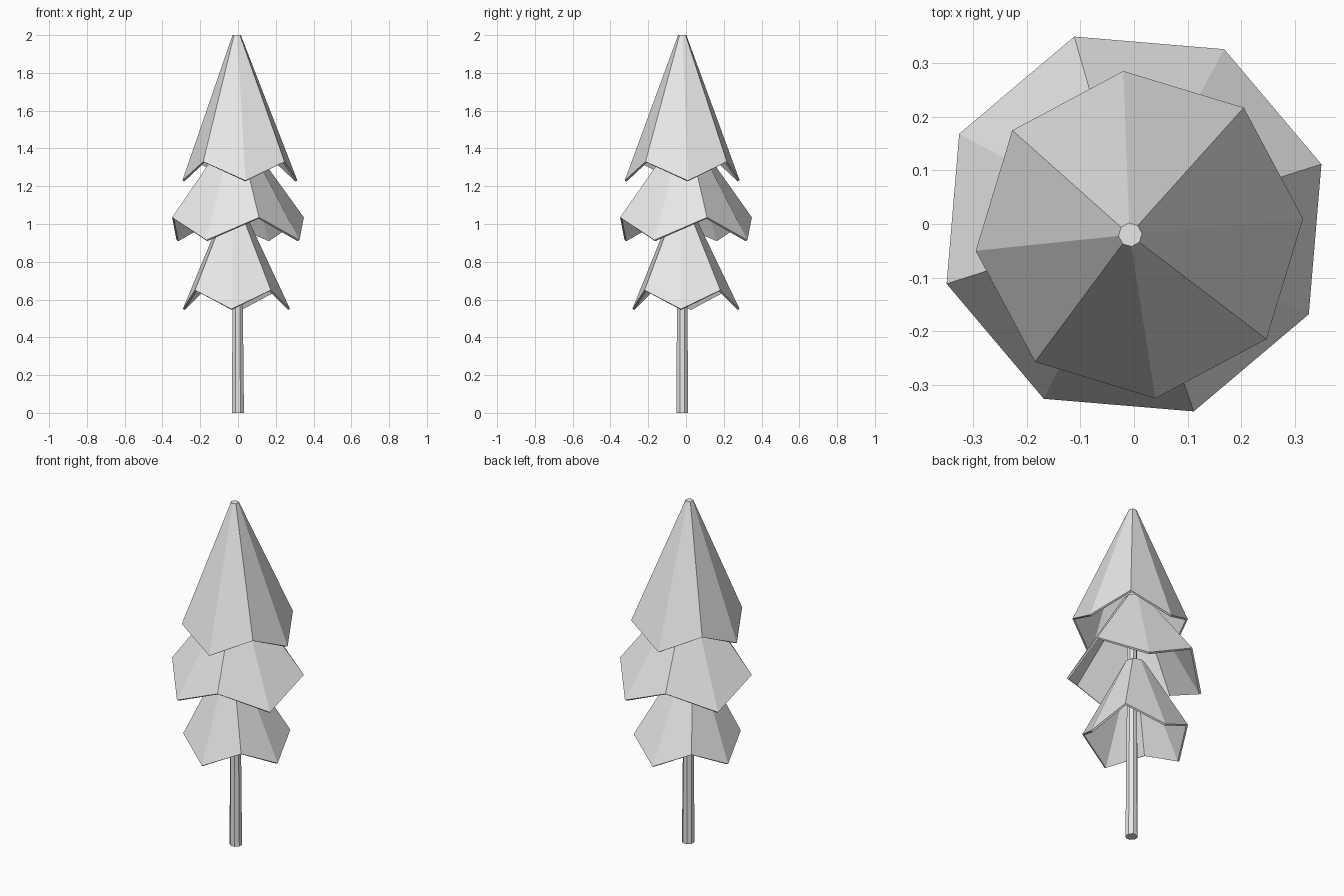
import bpy, bmesh
from math import cos, sin, radians

cube = bpy.data.objects.get("Cube")
if cube:
    bpy.data.objects.remove(cube)

# One plain grey for the whole tree
grey = bpy.data.materials.new("light_grey")
grey.use_nodes = True
grey.diffuse_color = (0.8, 0.8, 0.8, 1)
grey.node_tree.nodes["Principled BSDF"].inputs["Base Color"].default_value = (0.8, 0.8, 0.8, 1)

SIDES = 8


def ring(bm, centre, radius, turn, heights):
    """Octagon of vertices whose heights alternate between two values."""
    verts = []
    for i in range(SIDES):
        a = radians(turn) + radians(360 / SIDES) * i
        verts.append(bm.verts.new((centre[0] + radius * cos(a),
                                   centre[1] + radius * sin(a), heights[i % 2])))
    return verts


def tapered(name, low_ring, high_ring, closed_base, thickness=0):
    """Flat-sided taper between two rings, capped at the top."""
    bm = bmesh.new()
    low, high = ring(bm, *low_ring), ring(bm, *high_ring)
    for i in range(SIDES):
        j = (i + 1) % SIDES
        bm.faces.new((low[i], low[j], high[j], high[i]))
    bm.faces.new(high)
    if closed_base:
        bm.faces.new(low[::-1])
    mesh = bpy.data.meshes.new(name)
    bm.to_mesh(mesh)
    bm.free()
    mesh.materials.append(grey)
    obj = bpy.data.objects.new(name, mesh)
    bpy.context.collection.objects.link(obj)
    if thickness:
        shell = obj.modifiers.new("shell", 'SOLIDIFY')
        shell.thickness = thickness
        shell.offset = -1
    return obj


# Slim trunk running up through the branches
tapered("trunk", ((0, -0.02), 0.034, 22.5, (0, 0)),
        ((-0.007, -0.02), 0.02, 22.5, (1.99, 1.99)), True)

# Hollow branch tiers with zigzag rims: rim ring, then top ring
tapered("lower_branches", ((-0.008, 0), 0.285, -5.4, (0.55, 0.65)),
        ((-0.022, -0.02), 0.055, -5.4, (1.07, 1.07)), False, 0.012)
tapered("middle_branches", ((0, 0), 0.366, 17.7, (1.035, 0.915)),
        ((-0.008, -0.002), 0.06, 17.7, (1.45, 1.45)), False, 0.012)
tapered("upper_branches", ((0.01, -0.02), 0.306, 5.6, (1.23, 1.33)),
        ((-0.007, -0.02), 0.022, 5.6, (2, 2)), False, 0.012)
